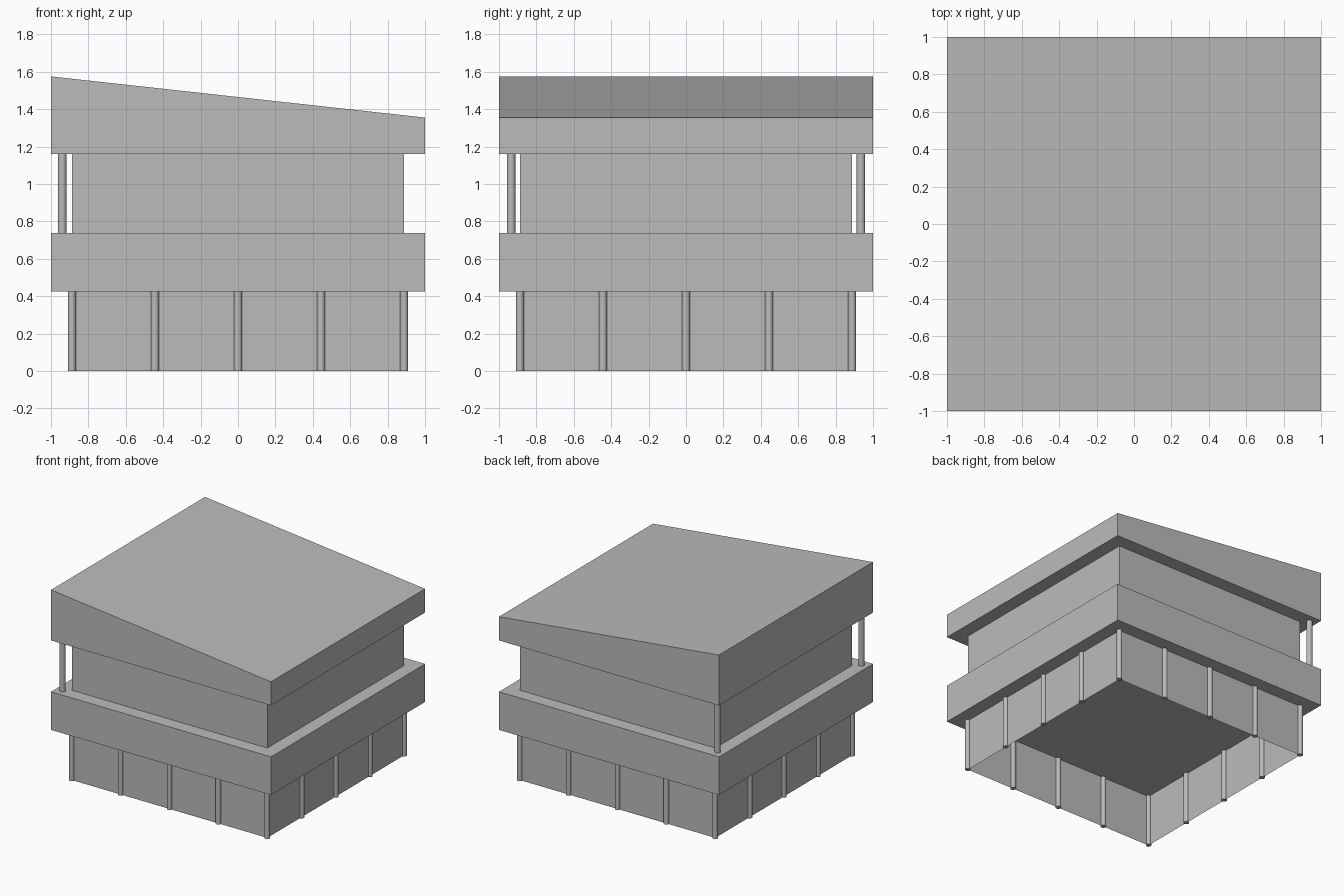
import bpy, bmesh
from math import radians
from mathutils import Matrix

if "Cube" in bpy.data.objects:
    bpy.data.objects.remove(bpy.data.objects["Cube"], do_unlink=True)

GREY = (0.5, 0.5, 0.5, 1.0)
plaster = bpy.data.materials.new("plain_grey")
plaster.use_nodes = True
plaster.diffuse_color = GREY
plaster.node_tree.nodes["Principled BSDF"].inputs["Base Color"].default_value = GREY

WALL = 0.888                       # half width of both storeys
SLAB_LOW, SLAB_TOP, EAVES = 0.425, 0.738, 1.16


def finish(name, bm):
    mesh = bpy.data.meshes.new(name)
    bm.to_mesh(mesh)
    bm.free()
    mesh.materials.append(plaster)
    obj = bpy.data.objects.new(name, mesh)
    bpy.context.collection.objects.link(obj)
    return obj


def prism(name, profile):
    """Extrude an x-z outline through the full depth of the building."""
    bm = bmesh.new()
    face = bm.faces.new([bm.verts.new((x, -1, z)) for x, z in profile])
    out = bmesh.ops.extrude_face_region(bm, geom=[face], use_keep_orig=True)
    moved = [g for g in out["geom"] if isinstance(g, bmesh.types.BMVert)]
    bmesh.ops.translate(bm, verts=moved, vec=(0, 2, 0))
    bmesh.ops.recalc_face_normals(bm, faces=bm.faces)
    return finish(name, bm)


def wall(name, turn, low, high, openings=(), depth=0.012):
    """Wall facing the front, with recessed openings, turned about z."""
    bm = bmesh.new()
    us = sorted({-WALL, WALL}.union(*[o[:2] for o in openings]))
    vs = sorted({low, high}.union(*[o[2:] for o in openings]))
    grid = [[bm.verts.new((u, -WALL, v)) for v in vs] for u in us]
    recessed = []
    for i in range(len(us) - 1):
        for j in range(len(vs) - 1):
            f = bm.faces.new((grid[i][j], grid[i + 1][j],
                              grid[i + 1][j + 1], grid[i][j + 1]))
            c = f.calc_center_median()
            if any(a < c.x < b and l < c.z < h for a, b, l, h in openings):
                recessed.append(f)
    if recessed:
        bmesh.ops.inset_region(bm, faces=recessed, thickness=0, depth=-depth)
    bmesh.ops.transform(bm, matrix=Matrix.Rotation(radians(turn), 4, 'Z'), verts=bm.verts)
    return finish(name, bm)


def column(name, x, y, low, high, radius):
    bm = bmesh.new()
    bmesh.ops.create_cone(bm, cap_ends=True, segments=24, radius1=radius, radius2=radius,
                          depth=high - low,
                          matrix=Matrix.Translation((x, y, (low + high) / 2)))
    for f in bm.faces:
        f.smooth = len(f.verts) == 4
    for e in bm.edges:
        e.smooth = all(f.smooth for f in e.link_faces)
    return finish(name, bm)


# Balcony slab and sloping roof
prism("balcony_slab", [(-1, SLAB_LOW), (1, SLAB_LOW), (1, SLAB_TOP), (-1, SLAB_TOP)])
prism("sloping_roof", [(-1, EAVES), (1, EAVES), (1, 1.355), (-1, 1.575)])

# Openings as (start, end, bottom, top) along each wall
doors = [(-0.34, -0.24, 0.02, 0.24), (-0.2, -0.1, 0.02, 0.24)]
vent = [(0.15, 0.29, 0.04, 0.07)]
front_ground = doors + vent
side_windows = [(-0.87, -0.52, 0.19, 0.33), (0.52, 0.87, 0.19, 0.33)]
side_ground = [(-b, -a, l, h) for a, b, l, h in front_ground] + side_windows
upper_windows = [(a, b, 0.85, 1.05) for a, b in ((-0.87, -0.37), (-0.34, 0.34), (0.37, 0.87))]

# Four walls on each storey; the ground storey is open underneath
sides = (("front", 0, front_ground, upper_windows),
         ("left", 90, [], []),
         ("back", 180, [], []),
         ("right", -90, side_ground, upper_windows))
for side, turn, ground, upper in sides:
    wall(side + "_ground_wall", turn, 0, SLAB_LOW, ground)
    wall(side + "_upper_wall", turn, SLAB_TOP, EAVES, upper, 0.02)

# Ground columns around the edge
steps = [WALL * k / 2 for k in range(-2, 3)]
for x in steps:
    for y in steps:
        if WALL in (abs(x), abs(y)):
            column("ground_column", x, y, 0, SLAB_LOW, 0.021)

# Balcony columns on the high side
for y in (-0.935, 0.935):
    column("balcony_column", -0.94, y, SLAB_TOP, EAVES, 0.023)
